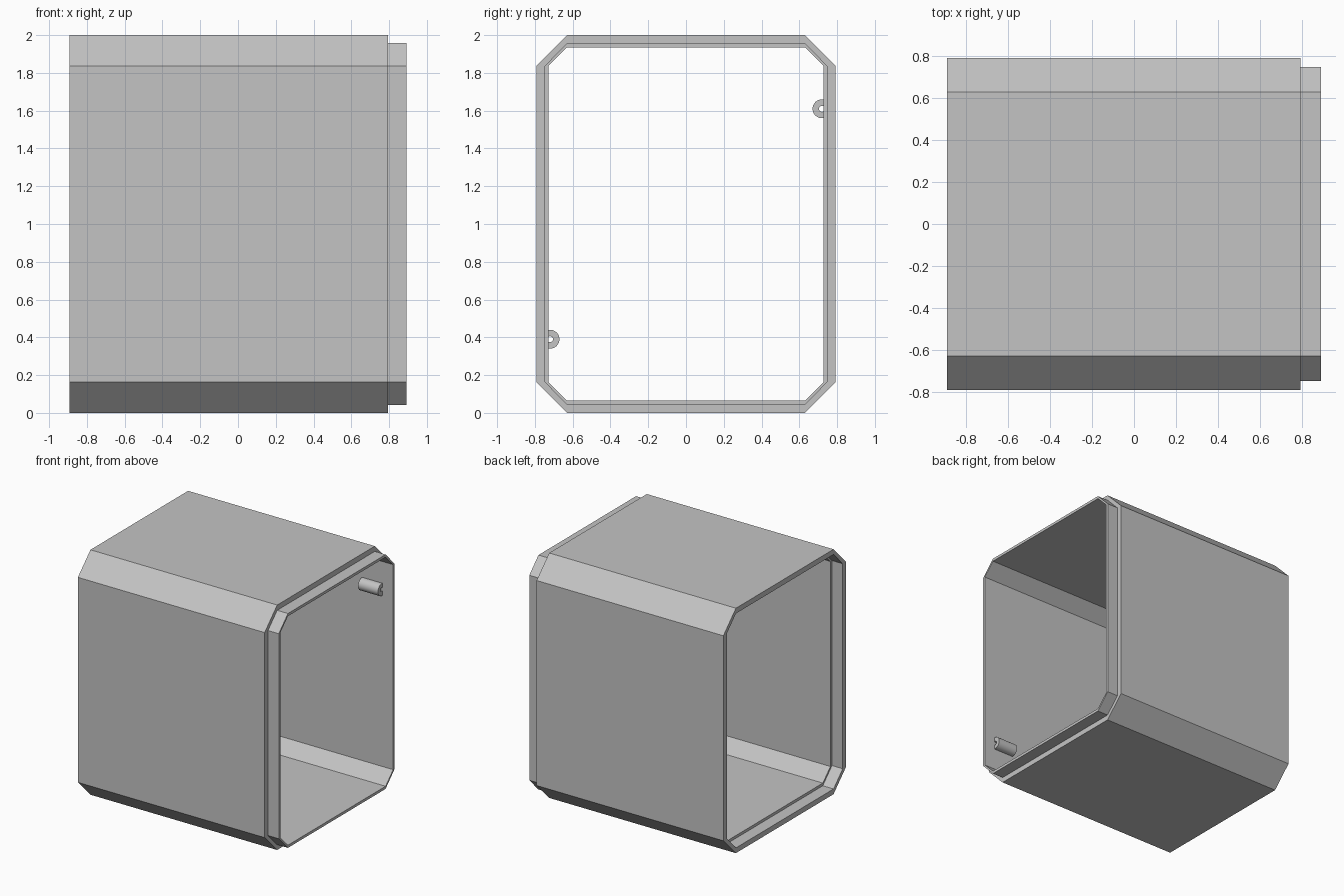
import bpy, bmesh
from math import cos, sin, pi

if "Cube" in bpy.data.objects:
    bpy.data.objects.remove(bpy.data.objects["Cube"], do_unlink=True)

grey = bpy.data.materials.new("light grey")
grey.use_nodes = True
COLOUR = (0.55, 0.55, 0.55, 1)
grey.diffuse_color = COLOUR
grey.node_tree.nodes["Principled BSDF"].inputs["Base Color"].default_value = COLOUR

MID_Z = 1.0
FLAT_Y, FLAT_Z = 0.63, 0.837   # where the chamfers begin


def finish(bm, name):
    bmesh.ops.recalc_face_normals(bm, faces=bm.faces)
    mesh = bpy.data.meshes.new(name)
    bm.to_mesh(mesh)
    bm.free()
    mesh.materials.append(grey)
    obj = bpy.data.objects.new(name, mesh)
    bpy.context.collection.objects.link(obj)
    return obj


def loft(bm, rings):
    """Join rings of points, the last one back to the first."""
    loops = [[bm.verts.new(p) for p in ring] for ring in rings]
    for a, b in zip(loops, loops[1:] + loops[:1]):
        for i in range(len(a)):
            j = (i + 1) % len(a)
            bm.faces.new((a[i], a[j], b[j], b[i]))


def octagon(x, wide, high):
    quarter = [(wide, FLAT_Z), (FLAT_Y, high)]
    half = quarter + [(-y, z) for y, z in reversed(quarter)]
    return [(x, y, MID_Z + z) for y, z in half + [(-y, -z) for y, z in half]]


# Casing: an open chamfered sleeve, with a lip at one end and a socket at the other
OUTER, LIP, INNER = (0.792, 1.0), (0.748, 0.957), (0.728, 0.935)
END, STEP = 0.892, 0.795
section = [(-END, OUTER), (STEP, OUTER), (STEP, LIP), (END, LIP),
           (END, INNER), (STEP, INNER), (-STEP, INNER), (-STEP, LIP), (-END, LIP)]
bm = bmesh.new()
loft(bm, [octagon(x, *size) for x, size in section])
finish(bm, "casing")


# Screw posts: tubes sunk into opposite side walls
def circle(x, radius, y, z, sides=32):
    return [(x, y + radius * cos(2 * pi * i / sides), z + radius * sin(2 * pi * i / sides))
            for i in range(sides)]


for name, side in (("upper_screw_post", 1), ("lower_screw_post", -1)):
    y, z = side * 0.72, MID_Z + side * 0.61
    bm = bmesh.new()
    loft(bm, [circle(x, r, y, z) for x, r in
              ((0.615, 0.05), (STEP, 0.05), (STEP, 0.016), (0.615, 0.016))])
    bmesh.ops.bisect_plane(bm, geom=bm.verts[:] + bm.edges[:] + bm.faces[:],
                           plane_co=(0, side * 0.745, 0), plane_no=(0, side, 0),
                           clear_outer=True)
    bmesh.ops.holes_fill(bm, edges=[e for e in bm.edges if e.is_boundary])
    post = finish(bm, name)
    bpy.ops.object.select_all(action="DESELECT")
    post.select_set(True)
    bpy.context.view_layer.objects.active = post
    bpy.ops.object.shade_smooth_by_angle()
